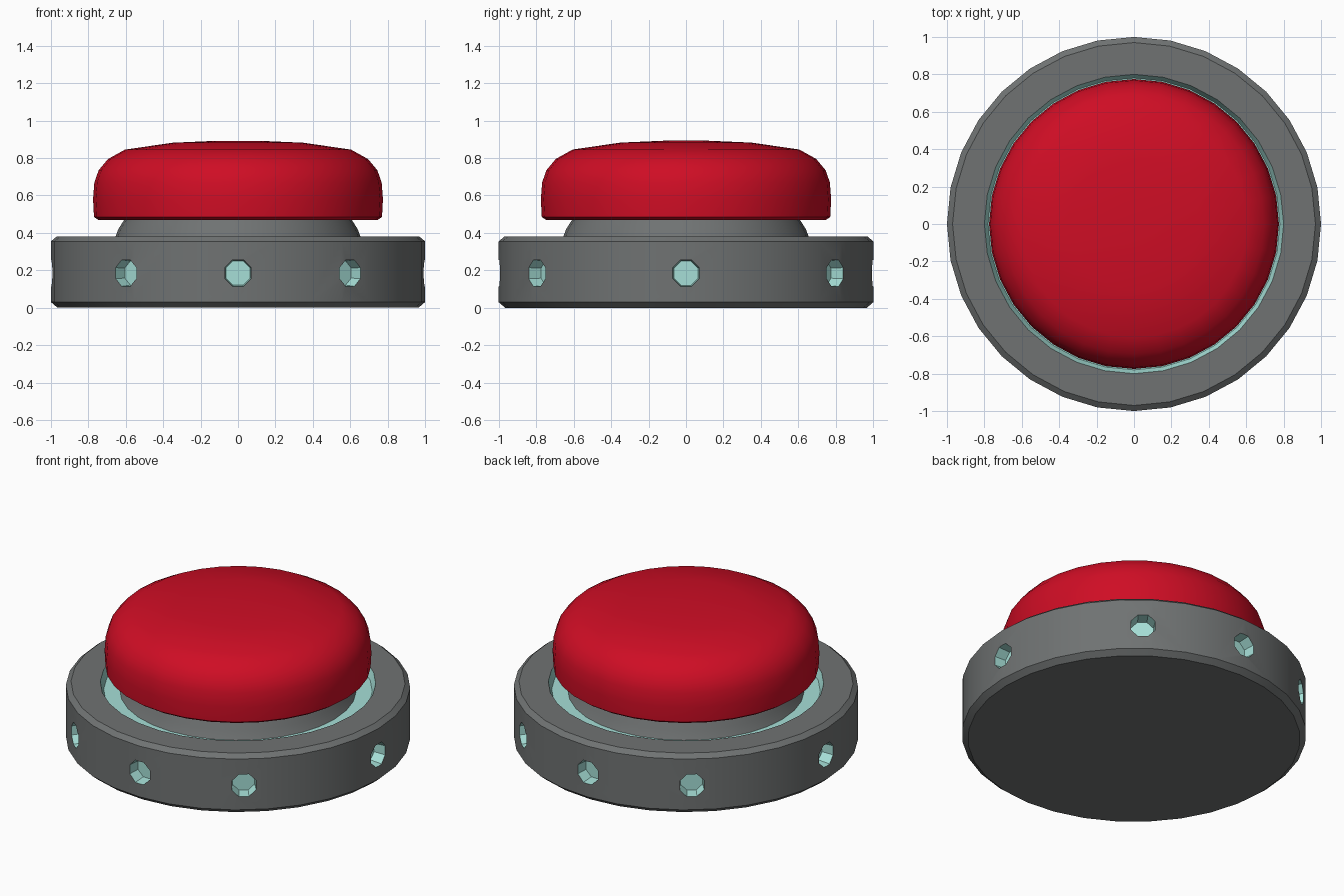
import bpy, bmesh, math
from mathutils import Matrix

if "Cube" in bpy.data.objects:
    bpy.data.objects.remove(bpy.data.objects["Cube"])

SIDES = 32


def material(name, rgb):
    m = bpy.data.materials.new(name)
    m.diffuse_color = (*rgb, 1)
    m.use_nodes = True
    m.node_tree.nodes["Principled BSDF"].inputs["Base Color"].default_value = m.diffuse_color
    return m


GREY = material("dark grey metal", (0.16, 0.17, 0.17))
TEAL = material("pale teal glow", (0.38, 0.74, 0.68))
RED = material("button red", (0.62, 0.004, 0.018))


def finish(name, bm, mats):
    bmesh.ops.recalc_face_normals(bm, faces=bm.faces)
    me = bpy.data.meshes.new(name)
    bm.to_mesh(me)
    bm.free()
    for m in mats:
        me.materials.append(m)
    ob = bpy.data.objects.new(name, me)
    bpy.context.collection.objects.link(ob)
    return ob


def lathe(name, profile, mats, accent=()):
    """Closed solid of revolution; bands listed in accent use slot 1.
    The last ring is capped, with slot 1 if -1 is in accent."""
    bm = bmesh.new()
    rings = [[bm.verts.new((r * math.cos(2 * math.pi * i / SIDES),
                            r * math.sin(2 * math.pi * i / SIDES), z))
              for i in range(SIDES)] for r, z in profile]
    for k in range(len(rings) - 1):
        a, b = rings[k], rings[k + 1]
        for i in range(SIDES):
            j = (i + 1) % SIDES
            f = bm.faces.new((a[i], a[j], b[j], b[i]))
            f.material_index = 1 if k in accent else 0
    bm.faces.new(rings[0])
    f = bm.faces.new(rings[-1])
    f.material_index = 1 if -1 in accent else 0
    return finish(name, bm, mats)


def smooth(ob):
    bpy.ops.object.select_all(action='DESELECT')
    ob.select_set(True)
    bpy.context.view_layer.objects.active = ob
    bpy.ops.object.shade_smooth_by_angle(angle=math.radians(28))


# base housing with a glowing recessed channel in its top
base = lathe("base", [(0.965, 0.0), (1.0, 0.03), (1.0, 0.355), (0.97, 0.38),
                      (0.8, 0.38), (0.78, 0.33)], [GREY, TEAL], accent=(4, -1))

# eight lamp recesses around the rim
bm = bmesh.new()
for deg in (0, 53, 90, 127, 180, 233, 270, 307):
    mat = (Matrix.Rotation(math.radians(deg), 4, 'Z')
           @ Matrix.Translation((1.02, 0, 0.185))
           @ Matrix.Rotation(math.pi / 2, 4, 'Y')
           @ Matrix.Rotation(math.pi / 8, 4, 'Z'))
    bmesh.ops.create_cone(bm, cap_ends=True, segments=8, radius1=0.07,
                          radius2=0.088, depth=0.2, matrix=mat)
for f in bm.faces:
    f.material_index = 1
cutter = finish("lamp_recess_cutter", bm, [GREY, TEAL])
cut = base.modifiers.new("lamp recesses", 'BOOLEAN')
cut.operation = 'DIFFERENCE'
cut.solver = 'EXACT'
cut.object = cutter
bpy.context.view_layer.objects.active = base
base.select_set(True)
bpy.ops.object.modifier_apply(modifier=cut.name)
bpy.data.objects.remove(cutter)

# flared neck under the button
neck = lathe("neck", [(0.69, 0.325), (0.655, 0.38), (0.64, 0.42), (0.605, 0.475)], [GREY])

# domed push button
cap = lathe("button_cap", [(0.745, 0.468), (0.77, 0.485), (0.775, 0.58), (0.768, 0.67),
                           (0.745, 0.735), (0.695, 0.795), (0.605, 0.845),
                           (0.35, 0.882), (0.12, 0.892)], [RED])

for ob in (base, neck, cap):
    smooth(ob)
